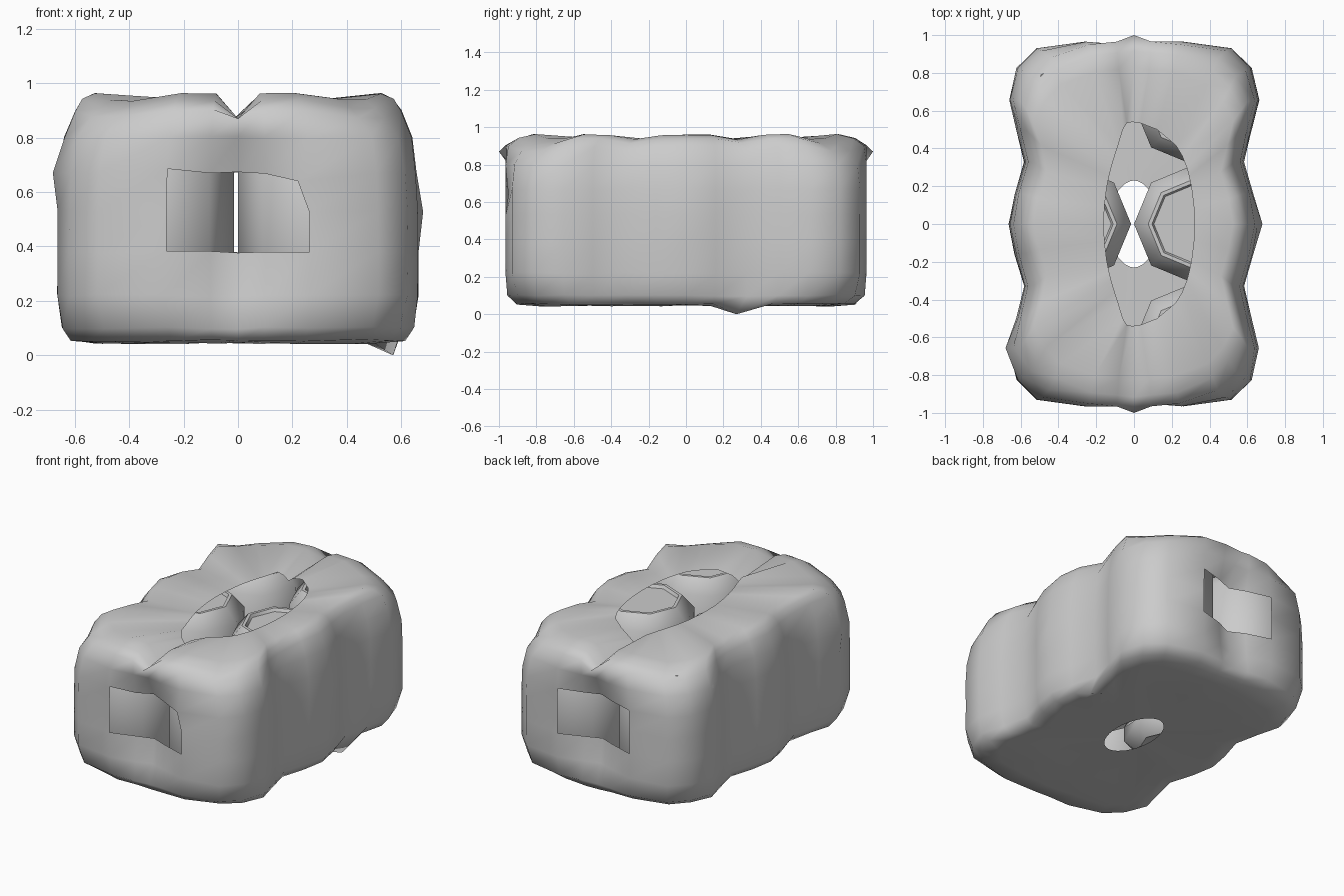
import bpy, bmesh, math, random

if "Cube" in bpy.data.objects:
    bpy.data.objects.remove(bpy.data.objects["Cube"])
random.seed(4)

# Plan outline of the wrap: one quadrant, bulging around each can
QUAD = [(.655, 0), (.625, .16), (.575, .33), (.615, .5), (.655, .66),
        (.615, .83), (.51, .935), (.26, .97), (.1, .985), (0, .995)]
outline = (QUAD + [(-x, y) for x, y in QUAD[-2::-1]]
           + [(-x, -y) for x, y in QUAD[1:]] + [(x, -y) for x, y in QUAD[-2:0:-1]])
N = len(outline)

# Vertical profile of the wrap: (x scale, y scale, height, end pinch, corner rounding)
PROFILE = [(.55, .55, .05, 0, 0), (.8, .8, .045, 0, 0), (.94, .93, .055, .02, .03),
           (.985, .985, .1, .05, .02), (1.01, .995, .22, .1, 0), (1.01, .995, .38, .12, 0),
           (1.01, .995, .53, .12, 0), (1, .995, .67, .11, 0), (.975, .995, .8, .05, .015),
           (.915, .98, .89, 0, .04), (.87, .92, .93, 0, .05), (.8, .83, .95, 0, .04)]


def make_object(name, bm):
    bmesh.ops.recalc_face_normals(bm, faces=bm.faces)
    mesh = bpy.data.meshes.new(name)
    bm.to_mesh(mesh)
    bm.free()
    ob = bpy.data.objects.new(name, mesh)
    bpy.context.collection.objects.link(ob)
    return ob


def ellipse_ring(cx, rx, ry, z, tip_shift=0, dip=0):
    pts = []
    for x, y in outline:
        t = math.atan2(y, x / .66)
        s = math.sin(t) ** 8
        pts.append((cx - tip_shift * s + rx * math.cos(t), ry * math.sin(t),
                    z - dip * math.sin(t) ** 60))
    return pts


# Crinkled wrap with torn top, round bottom hole and a window at each end
rings = [ellipse_ring(0, .13, .23, .05)]
for sx, sy, z, pinch, rounding in PROFILE:
    ring = []
    for x, y in outline:
        j = random.uniform(-.004, .004)
        p = pinch * max(0, 1 - abs(x) / .22)
        corner = rounding if abs(x) > .45 and abs(y) > .8 else 0
        zz = z + j + (.01 if z > .85 else 0)
        if z > .85:
            zz -= .6 * corner
            zz -= .025 * math.exp(-((abs(y) - .33) / .12) ** 2)
            if abs(x) < .01:
                zz = .87
        ring.append((x * (sx + j - corner),
                     math.copysign(max(0, abs(y) * (sy - corner) - p), y), zz))
    rings.append(ring)
rings.append(ellipse_ring(.08, .24, .54, .935, .09, .06))

bm = bmesh.new()
vs = [[bm.verts.new(p) for p in ring] for ring in rings]
window_rows = (6, 7)
window_cols = (7, 8, 9, 10, 25, 26, 27, 28)
for r in range(len(vs) - 1):
    for i in range(N):
        if r in window_rows and i in window_cols:
            continue
        k = (i + 1) % N
        bm.faces.new((vs[r][i], vs[r][k], vs[r + 1][k], vs[r + 1][i]))
# Low crumpled corner that touches the ground, and the end folds
vs[3][2].co = (.57, .27, 0)
vs[10][9].co.y = 1.0
vs[10][27].co.y = -1.0
# Side creases sticking out at mid height
vs[7][0].co.x = .68
vs[8][22].co.x = -.68
# Uneven window on the front
vs[8][29].co = (.22, -.95, .64)
vs[8][25].co.z = .685
wrap = make_object("plastic_wrap", bm)
for p in wrap.data.polygons:
    p.use_smooth = True

# Six eight-sided cans: (radius, height) from bottom centre to recessed lid
CAN = [(.21, .075), (.23, .065), (.31, .14), (.31, .8), (.235, .89), (.215, .89), (.205, .87)]
for cx in (-.325, .31):
    for row in (-1, 0, 1):
        bm = bmesh.new()
        loops = [[bm.verts.new((cx + r * math.cos(a * math.pi / 4),
                                row * .625 + r * math.sin(a * math.pi / 4), z))
                  for a in range(8)] for r, z in CAN]
        for lo, hi in zip(loops, loops[1:]):
            for a in range(8):
                b = (a + 1) % 8
                bm.faces.new((lo[a], lo[b], hi[b], hi[a]))
        bm.faces.new(loops[0][::-1])
        bm.faces.new(loops[-1])
        can = make_object("can", bm)
        bpy.ops.object.select_all(action='DESELECT')
        can.select_set(True)
        bpy.context.view_layer.objects.active = can
        bpy.ops.object.shade_smooth_by_angle(angle=math.radians(50))
